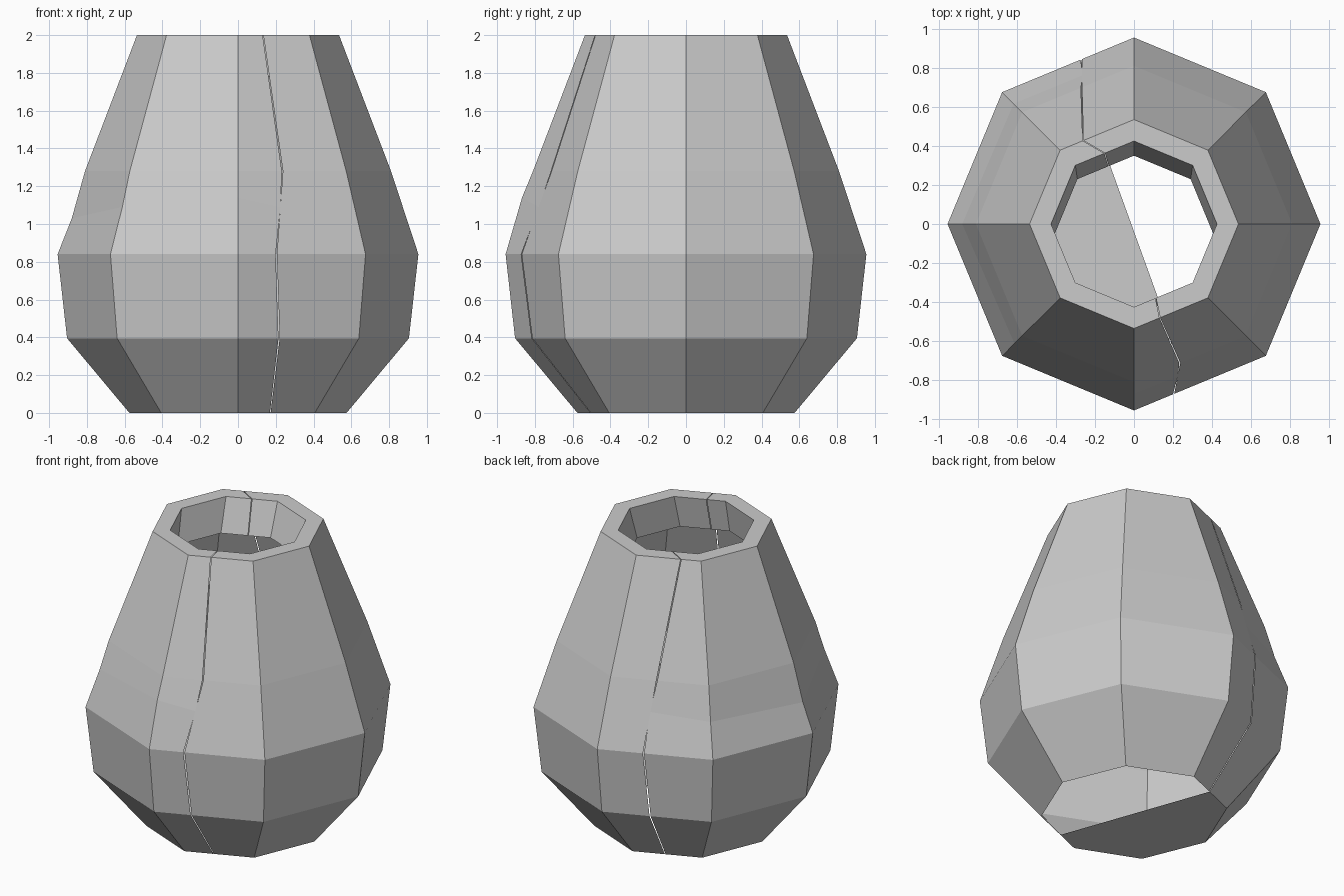
import bpy
from math import sin, cos, radians
from mathutils import Vector

if "Cube" in bpy.data.objects:
    bpy.data.objects.remove(bpy.data.objects["Cube"])

# Profile: z, radius, y shift, seam position along the front and back facets
RINGS = [
    (0.00, 0.575, 0, 0.42, 0.47),
    (0.395, 0.905, 0, 0.34, 0.44),
    (0.84, 0.955, 0, 0.30, 0.40),
    (1.09, 0.871, 0, 0.37, 0.42),
    (1.28, 0.81, 0, 0.41, 0.47),
    (2.00, 0.535, 0, 0.35, 0.69),
    (2.00, 0.425, 0, 0.37, 0.50),      # rim
    (1.78, 0.41, -0.06, 0.37, 0.45),   # inner lip
]
GAP = 0.005
# Slightly uneven fold above the belly on the left half: angle -> (z, radius)
FOLD = {135: (1.06, 0.872), 180: (1.03, 0.88), 225: (1.09, 0.866), 270: (1.14, 0.868)}


def corner(r, angle, z, shift):
    a = radians(angle)
    return Vector((r * cos(a), r * sin(a) + shift, z))


def half_ring(ring, side):
    """Points of one ring, counter-clockwise from seam to seam."""
    z, r, shift, tf, tb = ring
    g = GAP if side == "right" else -GAP

    def at(a):
        zz, rr = (z, r)
        if z == 1.09 and side == "left":
            zz, rr = FOLD.get(a, (z, r))
        return corner(rr, a, zz, shift)

    front = corner(r, 270, z, shift).lerp(corner(r, 315, z, shift), tf + g)
    back = corner(r, 90, z, shift).lerp(corner(r, 135, z, shift), tb - g)
    if side == "right":
        return [front] + [at(a) for a in (315, 0, 45, 90)] + [back]
    return [back] + [at(a) for a in (135, 180, 225, 270)] + [front]


def build_half(name, side, floor):
    rings = [half_ring(r, side) for r in RINGS
             if side == "left" or r[0] != 1.09]
    n = len(rings[0])
    verts = [p for ring in rings for p in ring]
    faces = []
    for k in range(len(rings) - 1):
        for i in range(n - 1):
            a = k * n + i
            faces.append((a, a + 1, a + n + 1, a + n))
    if floor:
        faces.append(tuple(reversed(range(n))))
    mesh = bpy.data.meshes.new(name)
    mesh.from_pydata(verts, [], faces)
    mesh.update()
    obj = bpy.data.objects.new(name, mesh)
    bpy.context.collection.objects.link(obj)
    return obj


# Left half carries the half floor; right half is open underneath
build_half("vase_left_half", "left", True)
build_half("vase_right_half", "right", False)
